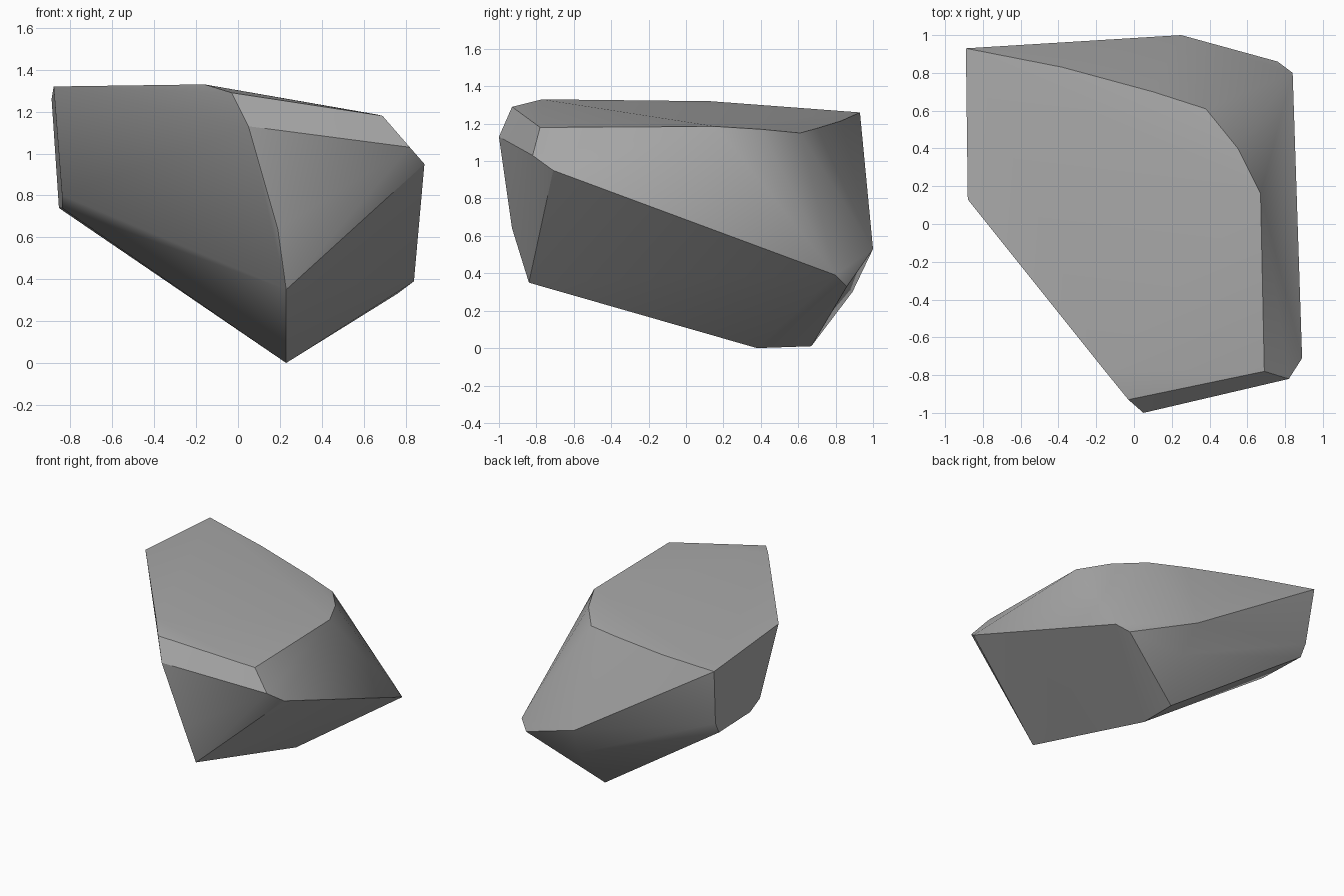
import bpy
import bmesh
import math

# Remove the default object
default_cube = bpy.data.objects.get("Cube")
if default_cube:
    bpy.data.objects.remove(default_cube, do_unlink=True)


def make_material(name, colour):
    material = bpy.data.materials.new(name)
    material.use_nodes = True
    material.diffuse_color = colour
    shader = next(n for n in material.node_tree.nodes if n.type == "BSDF_PRINCIPLED")
    shader.inputs["Base Color"].default_value = colour
    shader.inputs["Roughness"].default_value = 0.9
    return material


def convex_stone(name, corner_groups, material):
    """Wrap a tight convex skin around the corner points of a chipped stone."""
    bm = bmesh.new()
    for group in corner_groups:
        for corner in group:
            bm.verts.new(corner)
    hull = bmesh.ops.convex_hull(bm, input=bm.verts[:], use_existing_faces=False)
    leftovers = {g for key in ("geom_interior", "geom_unused") for g in hull[key]
                 if isinstance(g, bmesh.types.BMVert)}
    bmesh.ops.delete(bm, geom=list(leftovers), context="VERTS")
    # Merge the nearly flat triangles into broad facets
    bmesh.ops.dissolve_limit(bm, angle_limit=math.radians(2),
                             verts=bm.verts[:], edges=bm.edges[:])
    bmesh.ops.recalc_face_normals(bm, faces=bm.faces[:])
    mesh = bpy.data.meshes.new(name)
    bm.to_mesh(mesh)
    bm.free()
    mesh.materials.append(material)
    stone = bpy.data.objects.new(name, mesh)
    bpy.context.scene.collection.objects.link(stone)
    return stone


# Rim of the broad sloping top facet
top_rim = [(-.89, .93, 1.26), (-.88, .13, 1.32), (-.16, -.77, 1.33), (-.03, -.93, 1.29),
           (.69, -.78, 1.18), (.67, .16, 1.185), (.55, .4, 1.17), (.38, .61, 1.15),
           (.1, .7, 1.175), (-.38, .83, 1.215)]

# Ridge running down the front, and the blunt front left corner
front_ridge = [(.05, -1, 1.13), (.19, -.93, .64), (.23, -.84, .35)]
front_corner = [(.82, -.82, 1.03), (.89, -.71, .95)]

# Low bulge along the back
back_bulge = [(.84, .8, .39), (.76, .86, .33), (.25, 1, .53), (.3, .89, .3)]

# Narrow right side and the keel underneath
right_side = [(-.86, .87, .83), (-.855, .82, .74), (-.84, .42, .74), (-.84, .3, .8)]
keel = [(.23, .38, 0), (.22, .67, .01)]

grey_stone = make_material("grey_stone", (.4, .4, .4, 1))
rock = convex_stone("rock", [top_rim, front_ridge, front_corner, back_bulge,
                             right_side, keel], grey_stone)

# Soft shading across gentle bends, crisp lines on the hard edges
bpy.ops.object.select_all(action="DESELECT")
rock.select_set(True)
bpy.context.view_layer.objects.active = rock
bpy.ops.object.shade_smooth_by_angle(angle=math.radians(30))
